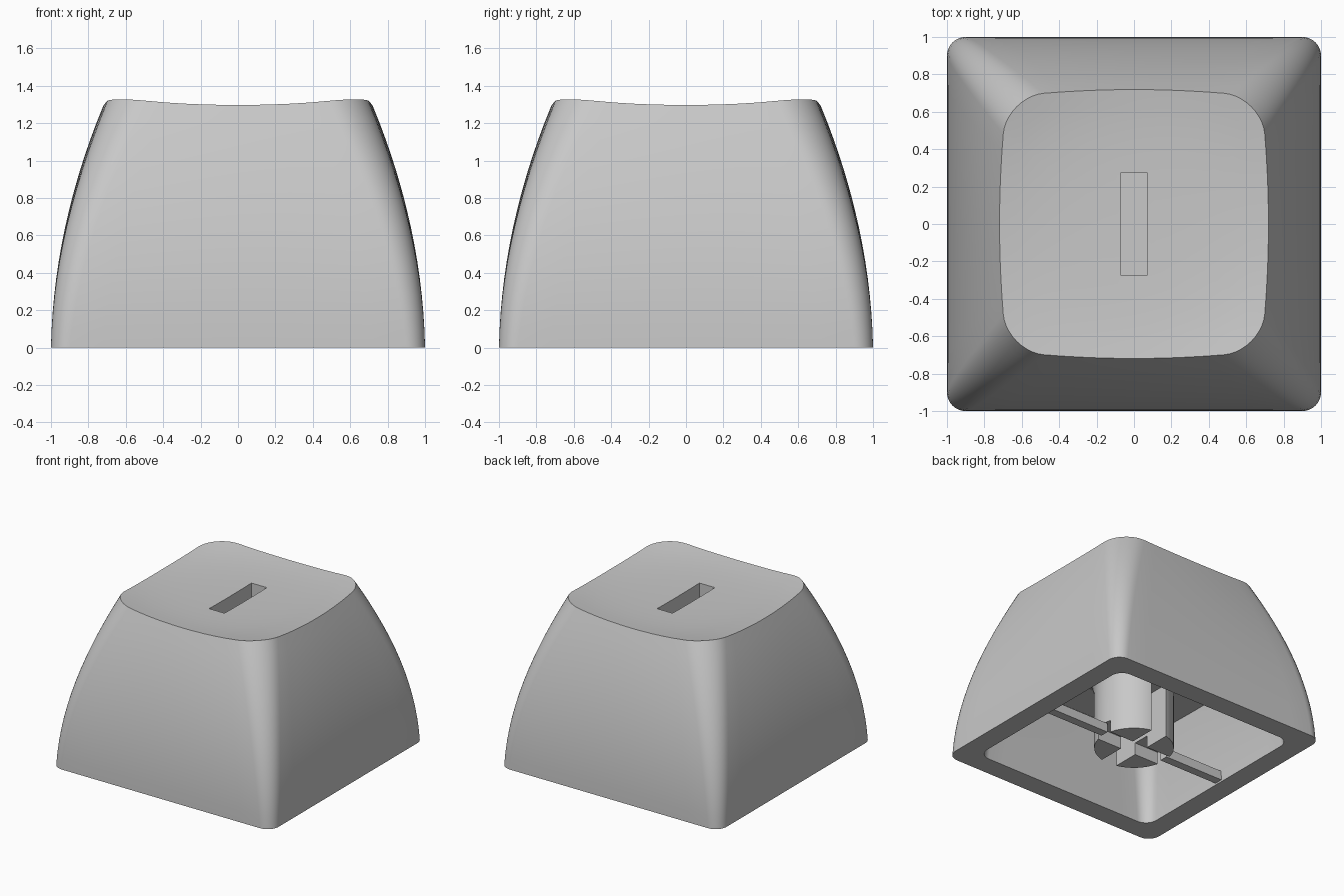
import bpy, bmesh, math

if "Cube" in bpy.data.objects:
    bpy.data.objects.remove(bpy.data.objects["Cube"])

grey = bpy.data.materials.new("grey_plastic")
grey.use_nodes = True
color = (0.58, 0.58, 0.58, 1)
grey.diffuse_color = color
grey.node_tree.nodes["Principled BSDF"].inputs["Base Color"].default_value = color


def finish(bm, name):
    bmesh.ops.recalc_face_normals(bm, faces=bm.faces)
    mesh = bpy.data.meshes.new(name)
    bm.to_mesh(mesh)
    bm.free()
    mesh.materials.append(grey)
    ob = bpy.data.objects.new(name, mesh)
    bpy.context.collection.objects.link(ob)
    return ob


def activate(ob):
    bpy.ops.object.select_all(action='DESELECT')
    ob.select_set(True)
    bpy.context.view_layer.objects.active = ob


def box(name, x0, x1, y, z0, z1):
    bm = bmesh.new()
    bmesh.ops.create_cube(bm, size=1)
    for v in bm.verts:
        v.co = (x1 if v.co.x > 0 else x0, y if v.co.y > 0 else -y,
                z1 if v.co.z > 0 else z0)
    return finish(bm, name)


def cut(ob, cutter):
    mod = ob.modifiers.new("cut", 'BOOLEAN')
    mod.operation = 'DIFFERENCE'
    mod.solver = 'EXACT'
    mod.object = cutter
    activate(ob)
    bpy.ops.object.modifier_apply(modifier=mod.name)


def smooth(ob):
    activate(ob)
    bpy.ops.object.shade_smooth_by_angle(angle=math.radians(30))


def bridge(bm, rings):
    """Join closed rings of points with quads and return the vertex loops."""
    loops = [[bm.verts.new(p) for p in ring] for ring in rings]
    for a, b in zip(loops, loops[1:]):
        for i in range(len(a)):
            bm.faces.new((a[i - 1], a[i], b[i], b[i - 1]))
    return loops


def outline(half, radius, bulge, arc=10, side=10):
    """Rounded square with slightly bowed sides."""
    pts = []
    c = half - radius
    for q in range(4):
        a0 = q * math.pi / 2
        corner = [(c + radius * math.cos(i / arc * math.pi / 2),
                   c + radius * math.sin(i / arc * math.pi / 2)) for i in range(arc + 1)]
        edge = [(c - 2 * c * i / side, half) for i in range(1, side)]
        for x, y in corner + edge:
            px, py = x * (1 - bulge * (y / half) ** 2), y * (1 - bulge * (x / half) ** 2)
            pts.append((px * math.cos(a0) - py * math.sin(a0),
                        px * math.sin(a0) + py * math.cos(a0)))
    return pts


def dish(x, y):
    r2 = x * x + y * y
    return 1.265 + 0.029 * r2 + 0.063 * r2 * r2


def wall_half(z):
    return 1 - 0.02 * z - 0.151 * z * z


# Shell rings: dished top, outer wall down, inner wall up to a flat ceiling
TOP, CEILING, WALL, STEPS = 1.3, 0.68, 0.17, 14
rim = outline(wall_half(TOP), 0.21, 0.055)
rings = []
for k in range(1, 9):
    rings.append([(x * k / 8, y * k / 8, dish(x * k / 8, y * k / 8)) for x, y in rim])
for k in range(STEPS - 1, -1, -1):
    t = k / STEPS
    ring = outline(wall_half(TOP * t), 0.1 + 0.11 * t, 0.055 * t * t)
    rings.append([(x, y, t * dish(*r)) for (x, y), r in zip(ring, rim)])
for k in range(STEPS + 1):
    t = k / STEPS
    z = CEILING * t
    rings.append([(x, y, z) for x, y in
                  outline(wall_half(z) - WALL, 0.1 + 0.04 * t, 0.02 * t * t)])

bm = bmesh.new()
loops = bridge(bm, rings)
middle = bm.verts.new((0, 0, dish(0, 0)))
for i in range(len(rim)):
    bm.faces.new((middle, loops[0][i - 1], loops[0][i]))
bm.faces.new(loops[-1])
shell = finish(bm, "cap_shell")

# Stem flaring into the ceiling
profile = [(0.3, 0), (0.3, 0.44)]
for i in range(1, 9):
    a = i / 8 * math.pi / 2
    profile.append((0.3 + 0.2 * (1 - math.cos(a)), 0.44 + 0.25 * math.sin(a)))
SIDES = 48
angles = [2 * math.pi * i / SIDES for i in range(SIDES)]
bm = bmesh.new()
loops = bridge(bm, [[(r * math.cos(a), r * math.sin(a), z) for a in angles]
                    for r, z in profile])
bm.faces.new(loops[0])
bm.faces.new(loops[-1])
stem = finish(bm, "stem")

# Slot in the top; cross socket in the stem, deep one way and shallow the other
slot = box("slot_cutter", -0.07, 0.07, 0.275, 1.0, 1.6)
socket_y = box("socket_cutter_y", -0.07, 0.07, 0.35, -0.2, 0.45)
socket_x = box("socket_cutter_x", -0.35, 0.35, 0.07, -0.2, 0.1)
cut(shell, slot)
cut(stem, socket_y)
cut(stem, socket_x)
for cutter in (slot, socket_y, socket_x):
    bpy.data.objects.remove(cutter)
smooth(shell)
smooth(stem)

# Thin ribs from the stem to the side walls
box("left_rib", 0.29, 0.9, 0.035, 0.015, 0.09)
box("right_rib", -0.9, -0.29, 0.035, 0.015, 0.09)
